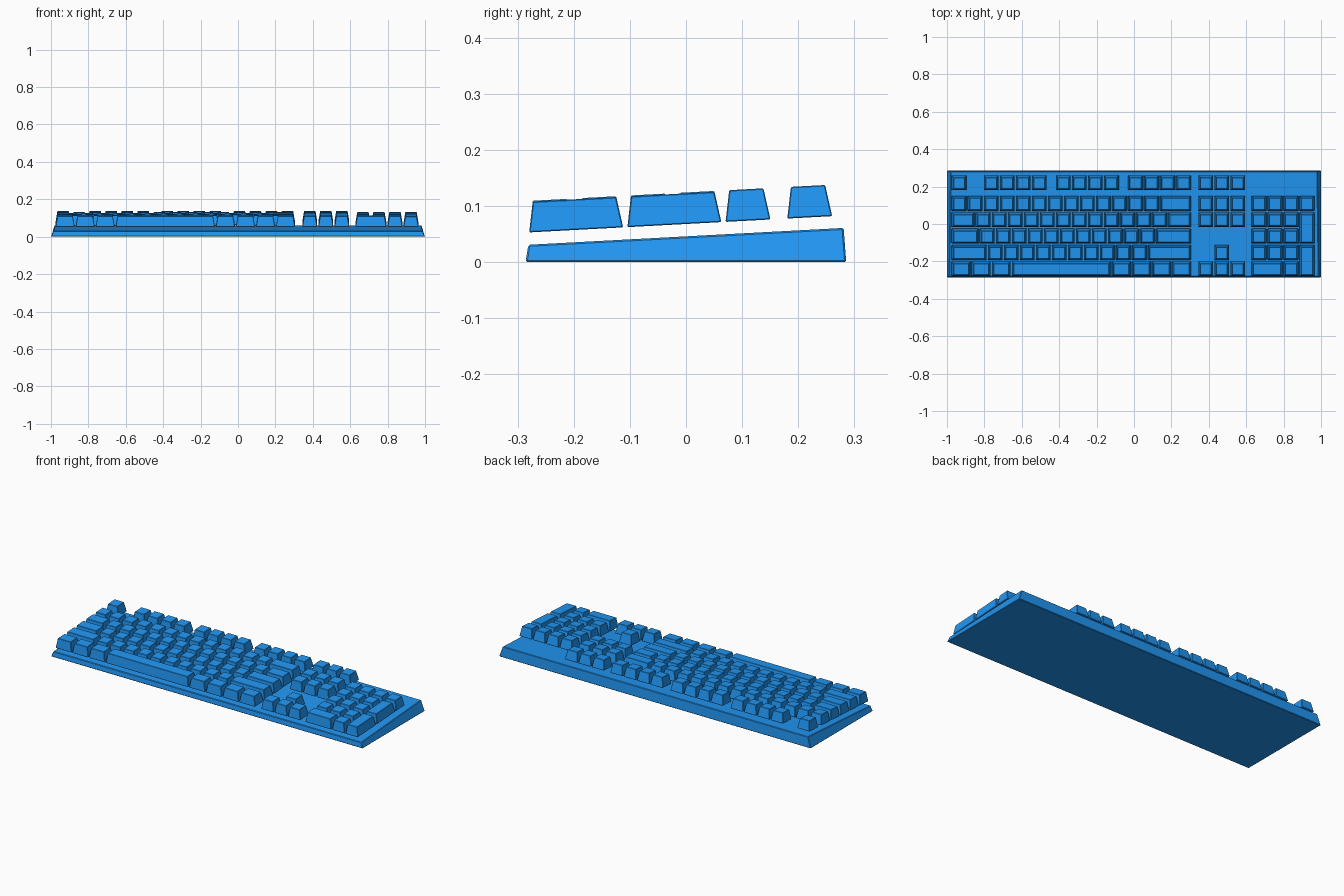
import bpy, bmesh

if "Cube" in bpy.data.objects:
    bpy.data.objects.remove(bpy.data.objects["Cube"])

U, V = 0.0857, 0.0875                  # key pitch across and in depth
GAP_X, GAP_Y = 0.006, 0.0075           # gaps between key bases
SLOPE = 0.0537                         # tilt of the key plane
KEY_H, TAPER = 0.056, 0.0095
ROW_Y = [0.2205, 0.1105, 0.023, -0.0645, -0.152, -0.2395]   # function row to bottom row
MAIN_X, NAV_X, PAD_X = -0.975, 0.344, 0.628                 # left edge of each block

blue = bpy.data.materials.new("blue_plastic")
blue.diffuse_color = (0.015, 0.305, 0.896, 1)
blue.use_nodes = True
blue.node_tree.nodes["Principled BSDF"].inputs["Base Color"].default_value = blue.diffuse_color


def finish(name, bm, bevel):
    bmesh.ops.recalc_face_normals(bm, faces=bm.faces)
    mesh = bpy.data.meshes.new(name)
    bm.to_mesh(mesh)
    bm.free()
    mesh.materials.append(blue)
    obj = bpy.data.objects.new(name, mesh)
    bpy.context.collection.objects.link(obj)
    mod = obj.modifiers.new("edge_bevel", 'BEVEL')
    mod.width = bevel
    mod.segments = 1
    mod.limit_method = 'ANGLE'
    return obj


def add_block(bm, bottom, top):
    """Six-sided block from two rings of four corners."""
    b = [bm.verts.new(p) for p in bottom]
    t = [bm.verts.new(p) for p in top]
    bm.faces.new(b[::-1])
    bm.faces.new(t)
    for i in range(4):
        j = (i + 1) % 4
        bm.faces.new((b[i], b[j], t[j], t[i]))


def add_key(bm, x0, row, w=1, rows=1):
    """Tapered keycap, w units wide and covering one or two rows."""
    cx = x0 + (w * U - GAP_X) / 2
    cy = ROW_Y[row] - (rows - 1) * V / 2
    hx, hy = (w * U - GAP_X) / 2, (rows * V - GAP_Y) / 2
    h = KEY_H - (0.0015 if rows > 1 else 0)

    def ring(inset, up):
        pts = []
        for sx, sy in ((-1, -1), (1, -1), (1, 1), (-1, 1)):
            y = cy + sy * (hy - inset)
            pts.append((cx + sx * (hx - inset), y - SLOPE * up, 0.068 + SLOPE * y + up))
        return pts
    add_block(bm, ring(0, 0), ring(TAPER, h))


def key_row(name, start, row, widths):
    """Row of keys; negative widths are blank spaces."""
    bm = bmesh.new()
    x = start
    for w in widths:
        if w > 0:
            add_key(bm, x, row, w)
        x += abs(w) * U
    return finish(name, bm, 0.0018)


# wedge-shaped case
bm = bmesh.new()
add_block(bm,
          [(-1, -0.286, 0), (1, -0.286, 0), (1, 0.2855, 0), (-1, 0.2855, 0)],
          [(-0.988, -0.281, 0.031), (0.988, -0.281, 0.031), (0.98, 0.281, 0.061), (-0.98, 0.281, 0.061)])
finish("case", bm, 0.003)

# main typing block
key_row("function_keys", MAIN_X, 0, [1, -1] + [1] * 4 + [-0.5] + [1] * 4 + [-0.5] + [1] * 4)
key_row("number_keys", MAIN_X, 1, [1] * 13 + [2])
key_row("upper_letter_keys", MAIN_X, 2, [1.5] + [1] * 12 + [1.5])
key_row("home_letter_keys", MAIN_X, 3, [1.75] + [1] * 11 + [2.25])
key_row("lower_letter_keys", MAIN_X, 4, [2.25] + [1] * 10 + [2.75])
key_row("space_bar_row", MAIN_X, 5, [1.25] * 3 + [6.25] + [1.25] * 4)

# navigation block and arrows
for i in range(3):
    key_row(f"navigation_keys_{i + 1}", NAV_X, i, [1] * 3)
key_row("arrow_up_key", NAV_X, 4, [-1, 1])
key_row("arrow_keys", NAV_X, 5, [1] * 3)

# number pad
for i, widths in enumerate(([1] * 4, [1] * 3, [1] * 3, [1] * 3, [2, 1])):
    key_row(f"number_pad_row_{i + 1}", PAD_X, i + 1, widths)
bm = bmesh.new()
for row in (2, 4):
    add_key(bm, PAD_X + 3 * U, row, 1, 2)
finish("number_pad_tall_keys", bm, 0.0018)
